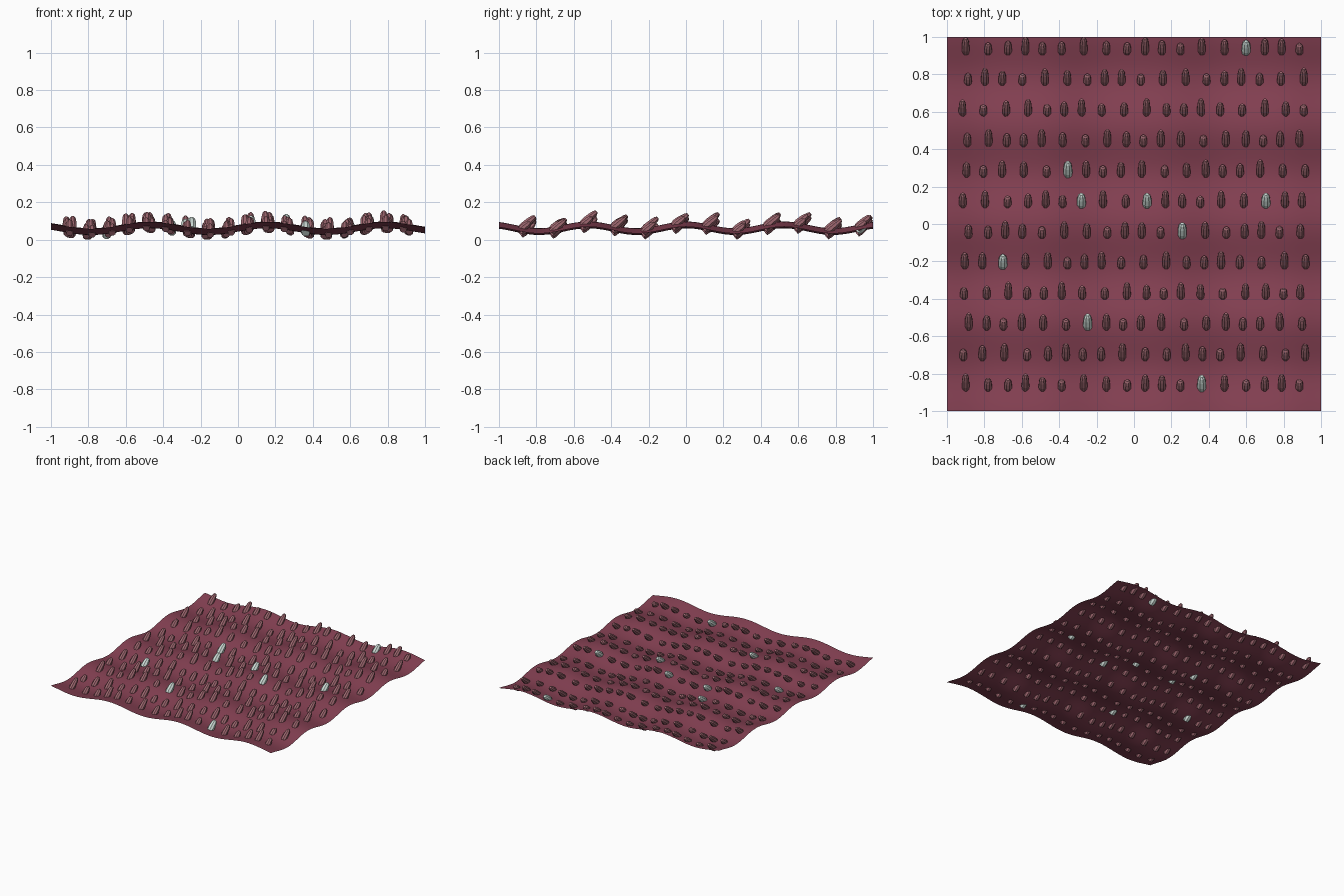
import bpy, bmesh, math
from mathutils import Vector, Matrix

if "Cube" in bpy.data.objects:
    bpy.data.objects.remove(bpy.data.objects["Cube"], do_unlink=True)


def material(name, rgb):
    m = bpy.data.materials.new(name)
    m.use_nodes = True
    m.diffuse_color = (*rgb, 1)
    bsdf = m.node_tree.nodes["Principled BSDF"]
    bsdf.inputs["Base Color"].default_value = (*rgb, 1)
    bsdf.inputs["Roughness"].default_value = 0.6
    return m


def finish(bm, name, mat, smooth):
    mesh = bpy.data.meshes.new(name)
    bm.to_mesh(mesh)
    bm.free()
    mesh.materials.append(mat)
    for p in mesh.polygons:
        p.use_smooth = smooth
    obj = bpy.data.objects.new(name, mesh)
    bpy.context.collection.objects.link(obj)
    return obj


def height(x, y):
    return 0.062 + 0.018 * math.sin(10 * x) + 0.018 * math.cos(12 * y)


# Rounded, tapering finger: rings along a leaning axis
PROFILE = [(0, 0.85), (0.25, 1), (0.6, 0.92), (0.85, 0.72), (0.97, 0.4)]
SIDES = 8
LEAN = math.radians(50)


def add_finger(bm, base, length, radius):
    turn = Matrix.Translation(base) @ Matrix.Rotation(-LEAN, 4, "X")
    rings = []
    for t, r in PROFILE:
        ring = []
        for k in range(SIDES):
            a = math.tau * (k + 0.5) / SIDES
            p = Vector((math.cos(a) * r * radius, math.sin(a) * r * radius, t * length))
            ring.append(bm.verts.new(turn @ p))
        rings.append(ring)
    for low, high in zip(rings, rings[1:]):
        for k in range(SIDES):
            n = (k + 1) % SIDES
            bm.faces.new((low[k], low[n], high[n], high[k]))
    bm.faces.new(rings[0][::-1])
    bm.faces.new(rings[-1])


wine = material("wine red", (0.235, 0.052, 0.086))
pink = material("dusty pink", (0.34, 0.135, 0.16))
pale = material("pale grey green", (0.62, 0.72, 0.68))

# Wavy sheet
bm = bmesh.new()
bmesh.ops.create_grid(bm, x_segments=80, y_segments=80, size=1)
for v in bm.verts:
    v.co.z = height(v.co.x, v.co.y)
sheet = finish(bm, "wavy_sheet", wine, True)

# Rows of leaning fingers, a few of them pale (column, row)
COLS, ROWS = 18, 12
PALE = {(14, 11), (5, 7), (6, 6), (9, 6), (15, 6), (11, 5), (2, 4), (6, 2), (12, 0)}
pink_bm, pale_bm = bmesh.new(), bmesh.new()
for i in range(ROWS):
    for c in range(COLS):
        x = -0.9 + 1.8 * c / (COLS - 1) + 0.017 * math.sin(c + 4 * i)
        y = -0.884 + 0.1634 * i
        length = 0.086 + 0.022 * math.cos(2 * c + 2.9 * i)
        base = Vector((x, y, height(x, y) - 0.012))
        if (c, i) in PALE:
            add_finger(pale_bm, base, max(length, 0.085), 0.026)
        else:
            add_finger(pink_bm, base, length, 0.022)
fingers = finish(pink_bm, "pink_fingers", pink, False)
pale_fingers = finish(pale_bm, "pale_fingers", pale, False)

# Rest the lowest point on the ground
parts = [sheet, fingers, pale_fingers]
lowest = min(v.co.z for o in parts for v in o.data.vertices)
for o in parts:
    o.data.transform(Matrix.Translation((0, 0, -lowest)))
